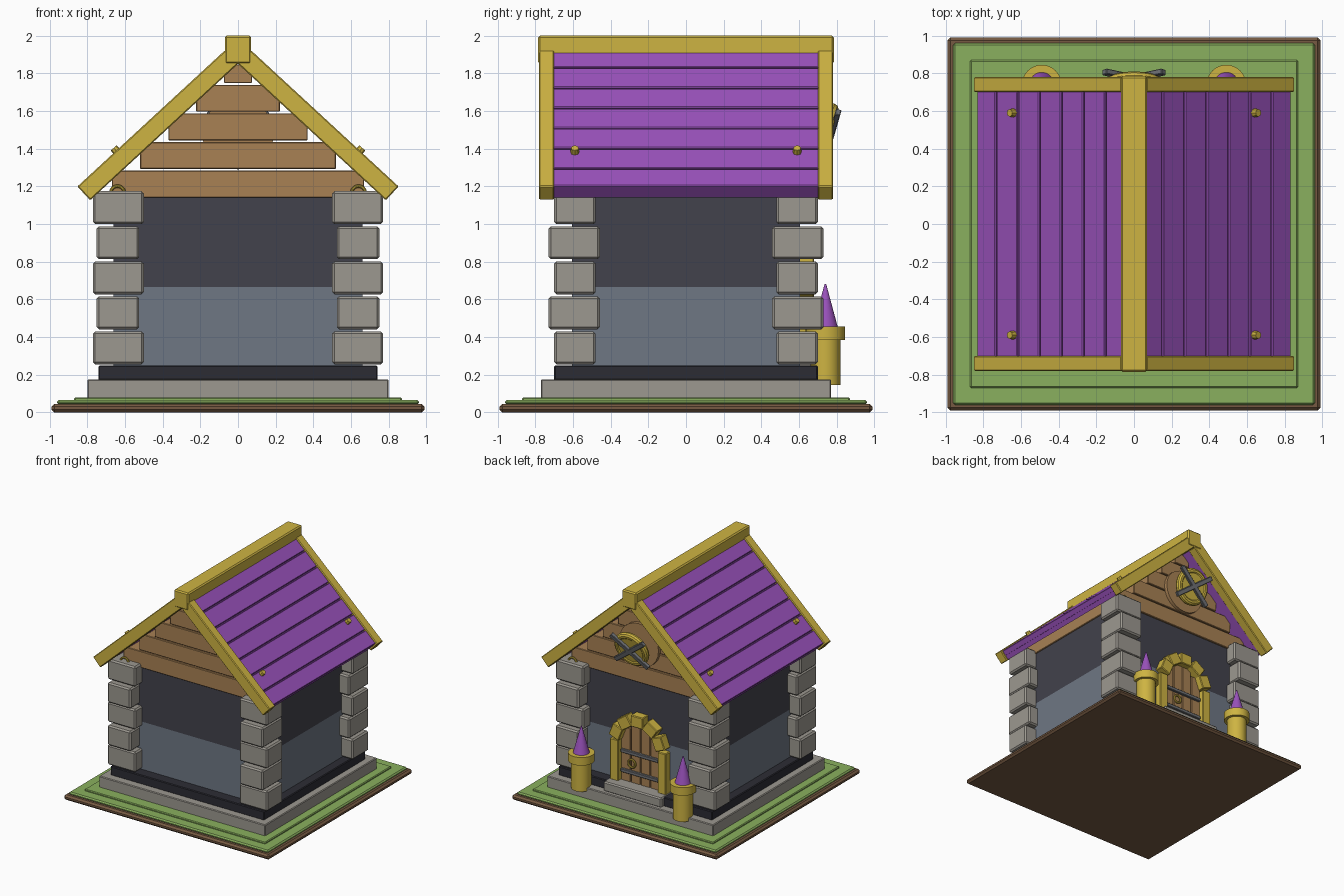
import bpy, bmesh, math
from mathutils import Matrix, Vector

cube = bpy.data.objects.get("Cube")
if cube:
    bpy.data.objects.remove(cube, do_unlink=True)


def material(name, rgb):
    """Flat material from a 0-255 display colour."""
    lin = [((c / 255 + 0.055) / 1.055) ** 2.4 for c in rgb] + [1]
    m = bpy.data.materials.new(name)
    m.use_nodes = True
    m.diffuse_color = lin
    m.node_tree.nodes["Principled BSDF"].inputs["Base Color"].default_value = lin
    return m


GOLD = material("gold", (206, 180, 66))
PURPLE = material("purple", (154, 82, 188))
STONE = material("stone", (156, 152, 144))
DARK = material("dark_wall", (66, 66, 76))
SLATE = material("slate_blue", (110, 119, 132))
WOOD = material("wood", (168, 129, 84))
SOIL = material("soil_brown", (118, 90, 66))
GREEN = material("grass_green", (138, 176, 94))
BAND = material("charcoal", (44, 44, 52))
IRON = material("iron", (112, 114, 118))


def box(name, lo, hi, mat, matrix=None, bevel=0.006):
    lo, hi = Vector(lo), Vector(hi)
    bm = bmesh.new()
    bmesh.ops.create_cube(bm, size=1)
    bmesh.ops.scale(bm, vec=hi - lo, verts=bm.verts)
    bmesh.ops.translate(bm, vec=(lo + hi) / 2, verts=bm.verts)
    me = bpy.data.meshes.new(name)
    bm.to_mesh(me)
    bm.free()
    ob = bpy.data.objects.new(name, me)
    bpy.context.collection.objects.link(ob)
    me.materials.append(mat)
    if matrix:
        ob.matrix_world = matrix
    if bevel:
        mod = ob.modifiers.new("soft_edge", "BEVEL")
        mod.width = bevel
        mod.segments = 1
    return ob


def slab(name, hx, hy, z0, z1, mat, bevel=0.006):
    return box(name, (-hx, -hy, z0), (hx, hy, z1), mat, None, bevel)


def finish(name, mat, matrix, smooth=True):
    ob = bpy.context.object
    ob.name = name
    ob.data.materials.append(mat)
    ob.matrix_world = matrix
    if smooth:
        bpy.ops.object.shade_smooth_by_angle(angle=math.radians(35))
    return ob


def cone(name, r1, r2, depth, mat, matrix, sides=32):
    bpy.ops.mesh.primitive_cone_add(vertices=sides, radius1=r1, radius2=r2, depth=depth)
    return finish(name, mat, matrix)


def ring(name, major, minor, mat, matrix):
    bpy.ops.mesh.primitive_torus_add(major_radius=major, minor_radius=minor,
                                     major_segments=32, minor_segments=10)
    return finish(name, mat, matrix)


def at(x, y, z):
    return Matrix.Translation((x, y, z))


UPRIGHT = Matrix.Rotation(math.pi / 2, 4, 'X')

# Ground and foundation
slab("soil_base", 0.99, 0.99, 0, 0.045, SOIL, 0.015)
slab("grass", 0.96, 0.96, 0.04, 0.066, GREEN, 0.01)
slab("inner_grass", 0.87, 0.87, 0.06, 0.08, GREEN)
slab("plinth", 0.8, 0.77, 0.07, 0.175, STONE)
slab("foundation_band", 0.74, 0.7, 0.17, 0.25, BAND)

# Walls
slab("lower_wall", 0.66, 0.605, 0.24, 0.665, SLATE, 0)
slab("upper_wall", 0.66, 0.605, 0.665, 1.145, DARK, 0)

# Alternating corner stones
for row in range(5):
    z = 0.255 + row * 0.186
    x0, x1, y0, y1 = (0.525, 0.75, 0.457, 0.73) if row % 2 else (0.5, 0.77, 0.48, 0.7)
    for sx in (-1, 1):
        for sy in (-1, 1):
            xs, ys = sorted((sx * x0, sx * x1)), sorted((sy * y0, sy * y1))
            box("corner_stone", (xs[0], ys[0], z), (xs[1], ys[1], z + 0.175),
                STONE, None, 0.012)

# Stepped gable planks
for i, half in enumerate((0.67, 0.52, 0.37, 0.222, 0.075)):
    z = 1.14 + i * 0.152
    slab("gable_plank", half, 0.62, z, z + (0.1 if i == 4 else 0.143), WOOD, 0.004)

# Roof slopes: local x runs down the slope, local z points outward
A = math.radians(42.7)
for s in (-1, 1):
    slope = Matrix(((s * math.cos(A), 0, math.sin(A) * s, 0),
                    (0, 1, 0, 0),
                    (-math.sin(A), 0, math.cos(A), 1.85),
                    (0, 0, 0, 1)))
    if s < 0:
        slope = Matrix.Rotation(math.pi, 4, 'Z') @ Matrix(
            ((math.cos(A), 0, math.sin(A), 0), (0, 1, 0, 0),
             (-math.sin(A), 0, math.cos(A), 1.85), (0, 0, 0, 1)))
    box("roof_underlay", (0, -0.71, 0.005), (1.05, 0.71, 0.07), PURPLE, slope, 0)
    seams = [0.0] + [0.126 + 0.158 * k for k in range(6)] + [1.055]
    for a, b in zip(seams, seams[1:]):
        box("roof_plank", (a + 0.004, -0.705, 0.04), (b - 0.004, 0.705, 0.09),
            PURPLE, slope, 0.005)
    for sy in (-1, 1):
        y0, y1 = sorted((sy * 0.7, sy * 0.78))
        box("gable_trim", (0, y0, 0), (1.068, y1, 0.1), GOLD, slope)
        cone("roof_stud", 0.025, 0.02, 0.04, GOLD, slope @ at(0.788, sy * 0.59, 0.1), 8)
        ring("eave_ring", 0.036, 0.009, GOLD, at(s * 0.64, sy * 0.645, 1.165) @ UPRIGHT)
box("ridge_beam", (-0.07, -0.785, 1.85), (0.07, 0.785, 2.0), GOLD, None, 0.01)

# Turrets flanking the door
for s in (-1, 1):
    cone("turret", 0.08, 0.08, 0.25, GOLD, at(s * 0.49, 0.74, 0.27))
    cone("turret_rim", 0.105, 0.105, 0.07, GOLD, at(s * 0.49, 0.74, 0.42))
    cone("turret_spire", 0.066, 0.004, 0.23, PURPLE, at(s * 0.49, 0.74, 0.567))

# Door with planks, bars, handle and step
for i in range(4):
    x = -0.19 + i * 0.095
    top = 0.79 if i in (1, 2) else 0.72
    box("door_plank", (x + 0.003, 0.59, 0.24), (x + 0.092, 0.625, top), WOOD, None, 0.004)
for z in (0.33, 0.5):
    box("door_bar", (-0.18, 0.61, z), (0.18, 0.645, z + 0.03), IRON, None, 0.004)
ring("door_handle", 0.033, 0.009, GOLD, at(0.07, 0.645, 0.43) @ UPRIGHT)
box("door_step", (-0.28, 0.59, 0.17), (0.28, 0.74, 0.255), STONE, None, 0.01)

# Door surround
for s in (-1, 1):
    x0, x1 = sorted((s * 0.19, s * 0.27))
    box("door_post", (x0, 0.59, 0.25), (x1, 0.665, 0.61), GOLD)
for k in range(-2, 3):
    turn = at(0, 0, 0.6) @ Matrix.Rotation(math.radians(34 * k), 4, 'Y')
    box("arch_stone", (-0.058, 0.59, 0.17), (0.058, 0.68, 0.27), GOLD, turn)

# Tilted emblem on the back gable
cone("emblem_board", 0.19, 0.19, 0.03, WOOD, at(0, 0.635, 1.48) @ UPRIGHT, 24)
tilt = at(0, 0.745, 1.485) @ Matrix.Rotation(math.radians(-16), 4, 'X')
cone("emblem_disc", 0.125, 0.125, 0.04, GOLD, tilt @ UPRIGHT)
ring("emblem_ring", 0.132, 0.028, GOLD, tilt @ UPRIGHT)
for s in (-1, 1):
    cross = tilt @ Matrix.Rotation(math.radians(s * 38), 4, 'Y')
    box("emblem_bar", (-0.2, 0.015, -0.02), (0.2, 0.045, 0.02), IRON, cross, 0.004)
